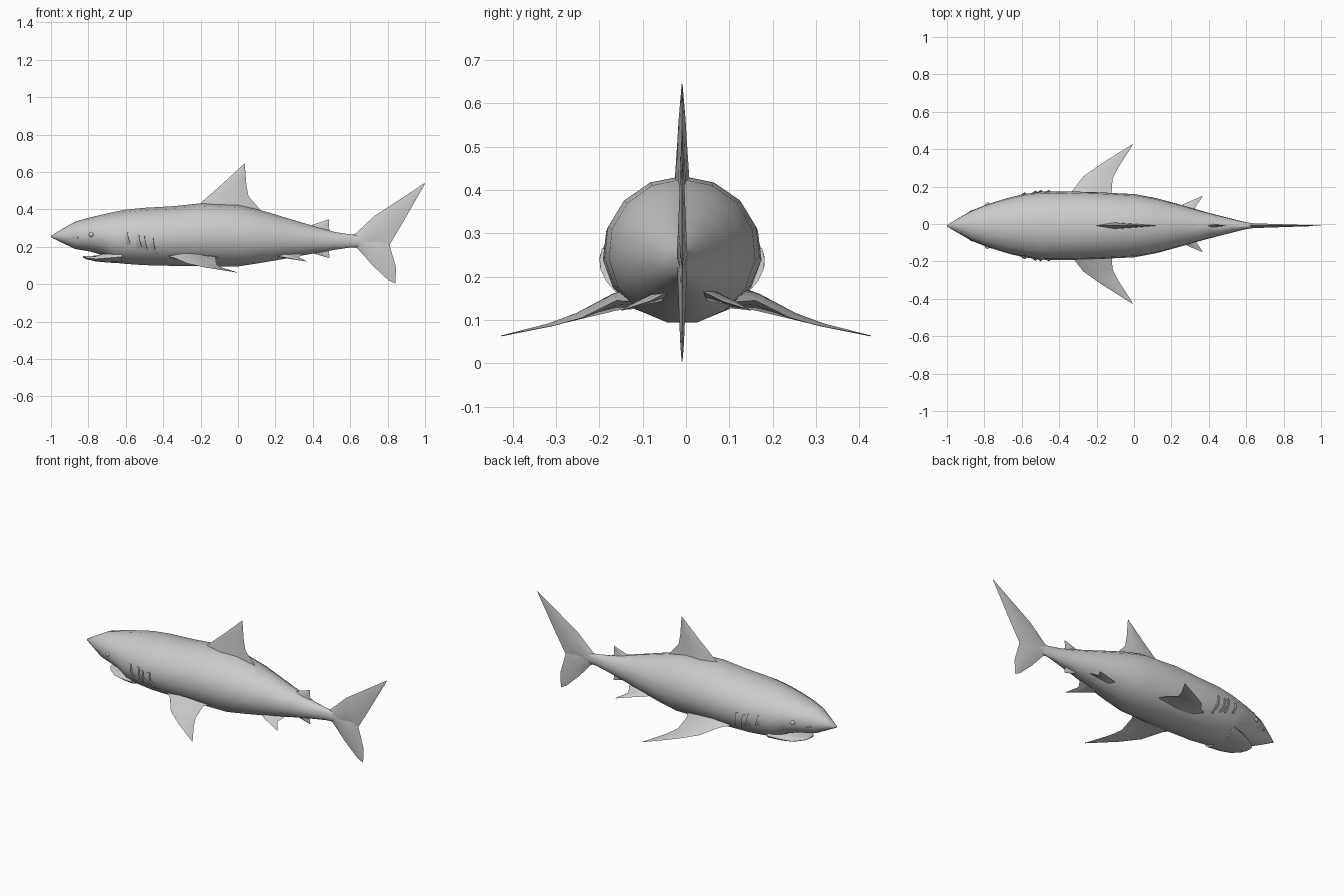
import bpy, bmesh, math
from mathutils import Vector

cube = bpy.data.objects.get("Cube")
if cube:
    bpy.data.objects.remove(cube, do_unlink=True)

grey = bpy.data.materials.new("shark grey")
grey.use_nodes = True
grey.diffuse_color = (0.6, 0.6, 0.6, 1)
grey.node_tree.nodes["Principled BSDF"].inputs["Base Color"].default_value = (0.6, 0.6, 0.6, 1)

MID = -0.009  # centre plane of the body


def loft(name, rings, angle=50):
    """Skin a list of closed rings, cap both ends and smooth."""
    bm = bmesh.new()
    loops = [[bm.verts.new(p) for p in ring] for ring in rings]
    n = len(loops[0])
    for a, b in zip(loops, loops[1:]):
        for i in range(n):
            j = (i + 1) % n
            bm.faces.new((a[i], a[j], b[j], b[i]))
    bm.faces.new(loops[0])
    bm.faces.new(loops[-1])
    bmesh.ops.remove_doubles(bm, verts=bm.verts, dist=0.0004)
    bmesh.ops.recalc_face_normals(bm, faces=bm.faces)
    mesh = bpy.data.meshes.new(name)
    bm.to_mesh(mesh)
    bm.free()
    mesh.materials.append(grey)
    obj = bpy.data.objects.new(name, mesh)
    bpy.context.collection.objects.link(obj)
    bpy.ops.object.select_all(action="DESELECT")
    obj.select_set(True)
    bpy.context.view_layer.objects.active = obj
    bpy.ops.object.shade_smooth_by_angle(angle=math.radians(angle))
    return obj


def hull(name, stations, sides=15):
    """Oval rings along x from (x, top, bottom, half width)."""
    rings = []
    for x, top, bottom, half in stations:
        ring = []
        for i in range(sides):
            a = math.tau * i / sides
            ring.append((x, MID + half * math.sin(a),
                         (top + bottom) / 2 + (top - bottom) / 2 * math.cos(a)))
        rings.append(ring)
    return loft(name, rings, 60)


def fin(name, sections, normal):
    """Blade from (leading point, trailing point, half thickness) sections."""
    normal = Vector(normal).normalized()
    rings = []
    for lead, trail, t in sections:
        lead, trail = Vector(lead), Vector(trail)
        front, back = lead.lerp(trail, 0.3), lead.lerp(trail, 0.7)
        rings.append([lead, front + normal * t, back + normal * t * 0.5, trail,
                      back - normal * t * 0.5, front - normal * t])
    return loft(name, rings, 60)


def upright_fin(name, sections):
    fin(name, [((a, MID, b), (c, MID, d), t) for a, b, c, d, t in sections], (0, 1, 0))


# Body
BODY = [(-1, .258, .25, .004), (-.94, .295, .22, .04), (-.87, .335, .186, .08),
        (-.79, .357, .172, .113), (-.72, .373, .152, .135), (-.66, .387, .112, .153),
        (-.6, .398, .105, .167), (-.5, .408, .098, .183), (-.34, .417, .094, .184),
        (-.2, .432, .092, .18), (0, .425, .091, .17), (.12, .396, .11, .148),
        (.25, .357, .133, .112), (.4, .312, .162, .069), (.52, .278, .183, .038),
        (.6, .266, .195, .018), (.68, .255, .2, .008)]
hull("body", BODY)
hull("lower_jaw", [(-.83, .149, .143, .022), (-.81, .151, .133, .05), (-.76, .152, .121, .085),
                   (-.7, .17, .115, .11), (-.62, .19, .11, .125)])

# Upright fins
upright_fin("dorsal_fin", [(-.24, .39, .15, .35, .022), (-.2, .434, .12, .396, .017),
                           (-.09, .53, .056, .47, .011), (-.04, .576, .045, .53, .008),
                           (.034, .645, .036, .643, .001)])
upright_fin("second_dorsal_fin", [(.37, .29, .5, .27, .012), (.4, .318, .485, .3, .007),
                                  (.485, .346, .488, .342, .001)])
upright_fin("anal_fin", [(.37, .19, .5, .2, .012), (.41, .162, .485, .172, .007),
                         (.485, .14, .49, .143, .001)])
upright_fin("tail_upper_lobe", [(.59, .25, .68, .2, .012), (.63, .272, .75, .2, .012),
                                (.73, .365, .81, .21, .009), (.83, .43, .87, .31, .006),
                                (.998, .54, 1, .537, .001)])
upright_fin("tail_lower_lobe", [(.59, .21, .7, .26, .012), (.64, .19, .78, .24, .011),
                                (.72, .1, .81, .21, .008), (.805, .02, .845, .09, .004),
                                (.838, .004, .842, .006, .001)])


def surface(x, z):
    """Half width of the body at a given length and height."""
    for (x0, t0, b0, w0), (x1, t1, b1, w1) in zip(BODY, BODY[1:]):
        if x0 <= x <= x1:
            f = (x - x0) / (x1 - x0)
            top, bottom, half = t0 + (t1 - t0) * f, b0 + (b1 - b0) * f, w0 + (w1 - w0) * f
            u = (z - (top + bottom) / 2) / ((top - bottom) / 2)
            return half * math.sqrt(max(0, 1 - u * u))
    return 0


for side, s in (("left", 1), ("right", -1)):
    # "left" and "right" here are the +y and -y flanks
    fin(side + "_pectoral_fin",
        [((-.42, s * .11, .16), (-.07, s * .09, .14), .028),
         ((-.34, s * .165, .14), (-.12, s * .16, .145), .02),
         ((-.27, s * .255, .11), (-.115, s * .24, .105), .008),
         ((-.17, s * .325, .088), (-.085, s * .3, .088), .004),
         ((-.008, s * .427, .063), (-.006, s * .424, .064), .001)],
        (0, s * .3, 1))
    fin(side + "_pelvic_fin",
        [((.17, s * .06, .155), (.35, s * .04, .165), .014),
         ((.25, s * .1, .143), (.325, s * .085, .143), .008),
         ((.365, s * .15, .122), (.366, s * .147, .123), .001)],
        (0, s * .4, 1))

    # Gill flaps: shallow wedges raised at the rear edge
    for i, (x, low, high) in enumerate([(-.59, .21, .275), (-.53, .19, .275),
                                        (-.5, .18, .265), (-.455, .165, .265)]):
        rings = []
        for k in range(5):
            f = k / 4
            z = low + (high - low) * f
            rear = x + .02 * (1 - f) ** 2
            lift = .01 * math.sin(math.pi * (.08 + .84 * f))
            y0, y1 = surface(rear - .03, z) - .006, surface(rear, z)
            rings.append([(rear - .03, MID + s * y0, z),
                          (rear, MID + s * (y1 + lift), z),
                          (rear + .002, MID + s * (y1 - .012), z)])
        loft(f"{side}_gill_{i + 1}", rings, 35)

    # Eye and nostril
    for part, x, z, size in (("eye", -.785, .265, (.013, .009, .013)),
                             ("nostril", -.868, .248, (.016, .004, .005))):
        bpy.ops.mesh.primitive_uv_sphere_add(segments=12, ring_count=8, radius=1,
                                             location=(x, MID + s * (surface(x, z) - .001), z))
        ball = bpy.context.object
        ball.name = f"{side}_{part}"
        ball.scale = size
        ball.rotation_euler.z = s * .4
        ball.data.materials.append(grey)
        bpy.ops.object.shade_smooth()
